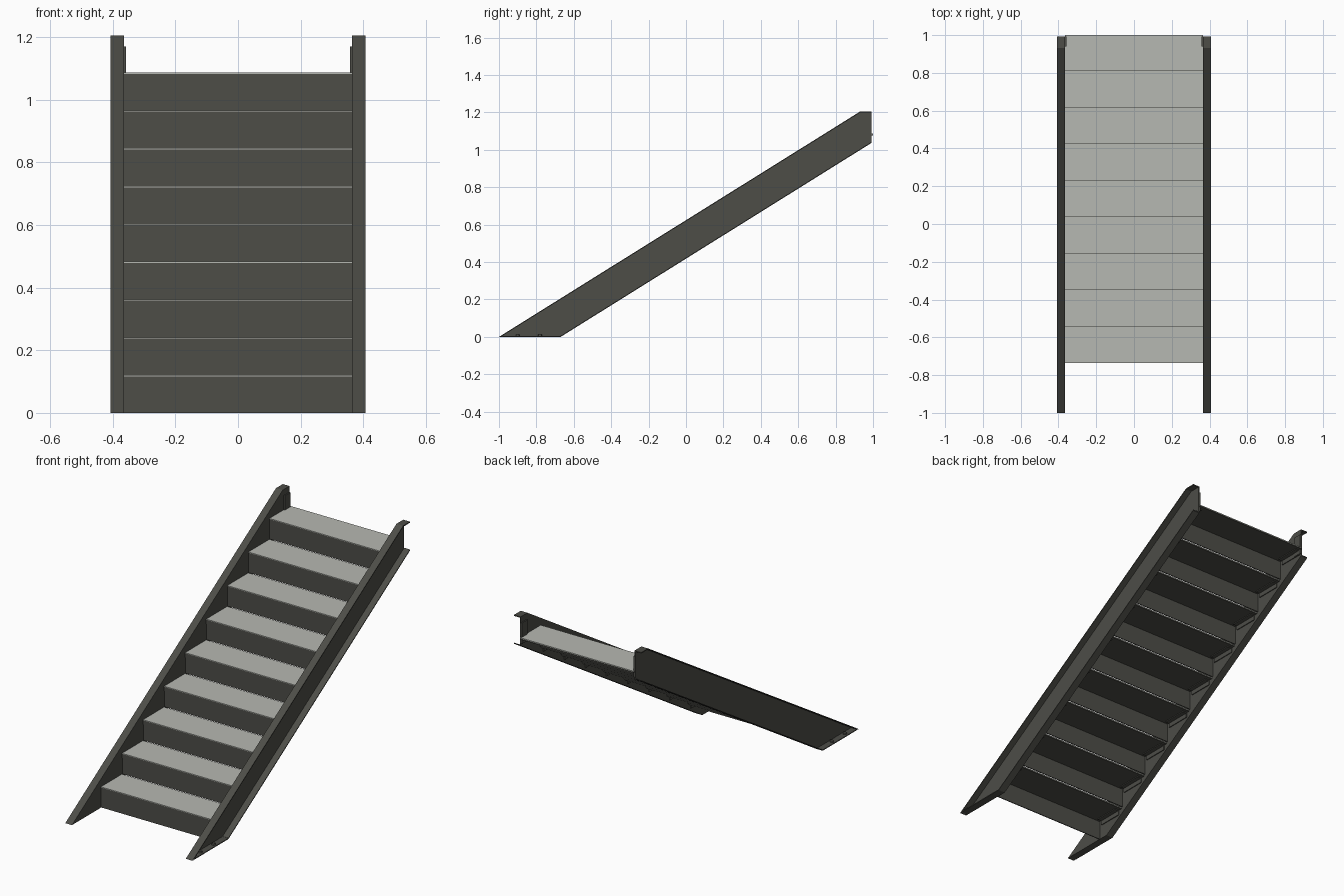
import bpy, bmesh, math

if "Cube" in bpy.data.objects:
    bpy.data.objects.remove(bpy.data.objects["Cube"])

def material(name, rgb):
    m = bpy.data.materials.new(name)
    m.diffuse_color = (*rgb, 1)
    m.use_nodes = True
    m.node_tree.nodes["Principled BSDF"].inputs["Base Color"].default_value = m.diffuse_color
    return m

STEEL = material("dark painted steel", (0.075, 0.075, 0.064))
TREAD = material("light grey tread", (0.47, 0.48, 0.445))

def prism(name, profile, x0, x1, mat):
    """Extrude a (y, z) outline from x0 to x1."""
    bm = bmesh.new()
    face = bm.faces.new([bm.verts.new((x0, y, z)) for y, z in profile])
    out = bmesh.ops.extrude_face_region(bm, geom=[face])
    verts = [g for g in out["geom"] if isinstance(g, bmesh.types.BMVert)]
    bmesh.ops.translate(bm, verts=verts, vec=(x1 - x0, 0, 0))
    bmesh.ops.recalc_face_normals(bm, faces=bm.faces)
    me = bpy.data.meshes.new(name)
    bm.to_mesh(me)
    bm.free()
    me.materials.append(mat)
    ob = bpy.data.objects.new(name, me)
    bpy.context.collection.objects.link(ob)
    return ob

def box(name, x0, x1, y0, y1, z0, z1, mat):
    return prism(name, [(y0, z0), (y1, z0), (y1, z1), (y0, z1)], x0, x1, mat)

WEB, OUT, T = 0.365, 0.408, 0.006
BACK, TOP = 0.993, 1.205
SLOPE = 0.624
low = lambda y: SLOPE * (y + 0.67)      # underside line of the stringer
high = lambda y: SLOPE * (y + 1.0)      # upper line of the stringer
cut = TOP / SLOPE - 1.0                 # where the top becomes level

# Side stringers: channels that open outwards
for side, s in (("left", -1), ("right", 1)):
    a, b = s * WEB, s * OUT
    prism(side + "_stringer_web",
          [(-1, 0), (-0.67, 0), (BACK, low(BACK)), (BACK, TOP), (cut, TOP)],
          a, s * (WEB + T), STEEL)
    prism(side + "_top_flange",
          [(-1, 0), (cut, TOP), (BACK, TOP), (BACK, TOP - T),
           (cut, TOP - T), (-1 + T / SLOPE, 0)], a, b, STEEL)
    prism(side + "_bottom_flange",
          [(-0.67, 0), (BACK, low(BACK)), (BACK, low(BACK) + T),
           (-0.67, T)], a, b, STEEL)
    box(side + "_foot_plate", a, b, -0.985, -0.67, 0, 0.005, STEEL)
    for y in (-0.90, -0.78):
        bpy.ops.mesh.primitive_cylinder_add(
            vertices=12, radius=0.01, depth=0.012,
            location=(s * 0.389, y, 0.008))
        bolt = bpy.context.object
        bolt.name = side + "_foot_bolt"
        bolt.data.materials.append(STEEL)
    # Mounting tab at the upper landing
    box(side + "_mounting_tab", s * 0.358, a, 0.94, BACK, 1.05, 1.17, STEEL)

# Steps: folded pan, light tread surface, riser and support brackets
RUN, RISE = 0.193, 0.1208
for i in range(9):
    y, z = -0.735 + RUN * i, RISE * (i + 1)
    yb = min(y + RUN, 1.0)
    prism(f"tread_pan_{i + 1}",
          [(y, z - 0.027), (y + 0.004, z - 0.027), (y + 0.004, z - 0.01),
           (yb, z - 0.01), (yb, z - 0.004), (y, z - 0.004)],
          -WEB, WEB, STEEL)
    box(f"tread_surface_{i + 1}", -WEB, WEB, y, yb, z - 0.004, z, TREAD)
    box(f"riser_{i + 1}", -WEB, WEB, y + 0.003, y + 0.008,
        z - RISE, z - 0.01, STEEL)
    for s in (-1, 1):
        a = s * WEB
        box(f"bracket_leg_{i + 1}", a, s * (WEB - 0.005),
            y + 0.025, yb - 0.02, z - 0.04, z - 0.01, STEEL)
        box(f"bracket_shelf_{i + 1}", a, s * (WEB - 0.03),
            y + 0.025, yb - 0.02, z - 0.015, z - 0.01, STEEL)
